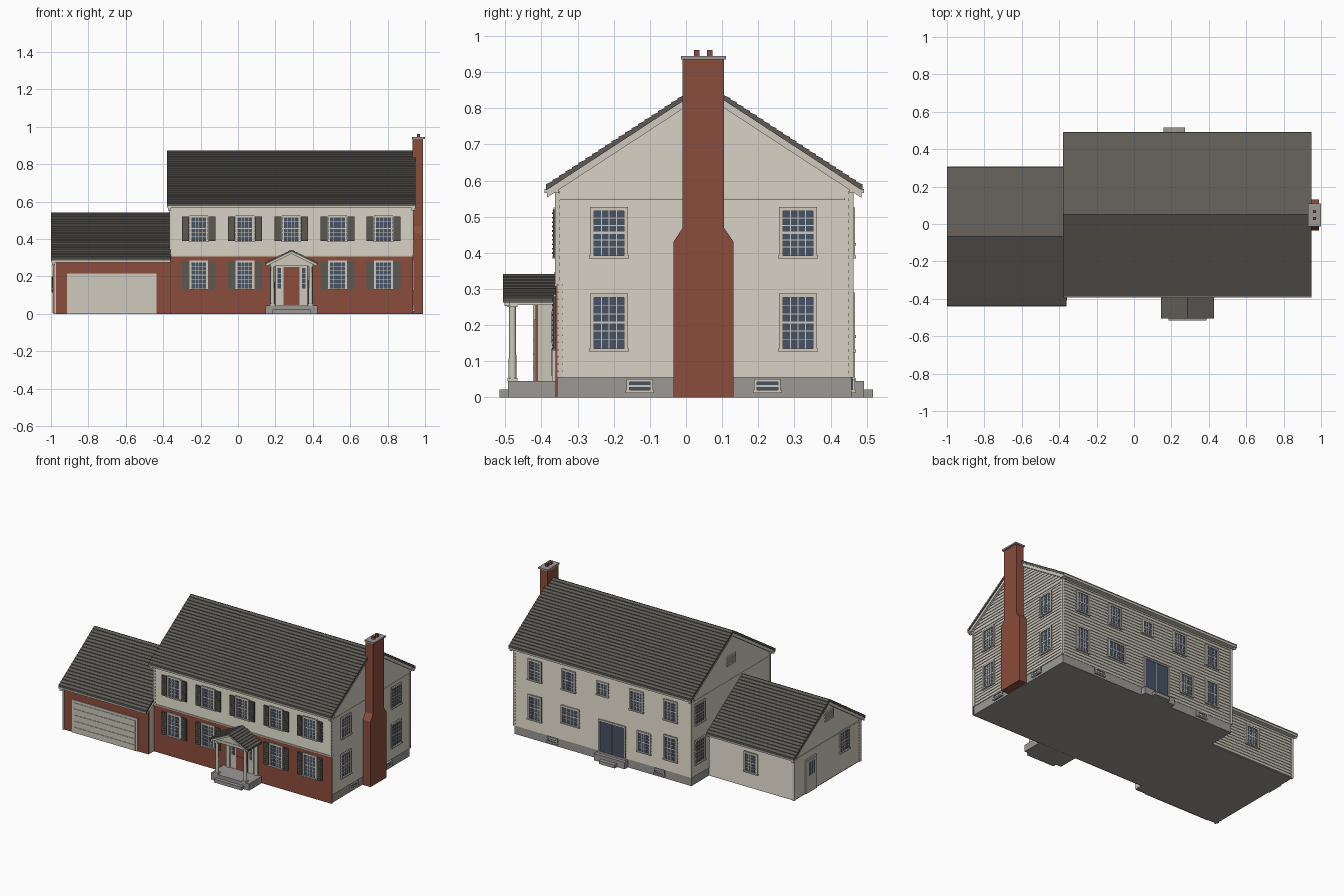
import bpy, bmesh
from mathutils import Matrix

if "Cube" in bpy.data.objects:
    bpy.data.objects.remove(bpy.data.objects["Cube"])

COLORS = {
    "cream_siding": (0.60, 0.565, 0.485), "off_white_trim": (0.62, 0.59, 0.51),
    "red_brick": (0.26, 0.075, 0.046), "roof_shingle": (0.112, 0.105, 0.092),
    "shutter_grey": (0.10, 0.098, 0.085), "window_glass": (0.062, 0.085, 0.13),
    "concrete_grey": (0.33, 0.32, 0.305),
}
MATS = {}
for n, c in COLORS.items():
    MATS[n] = bpy.data.materials.new(n)
    MATS[n].diffuse_color = (*c, 1)
SIDING, TRIM, BRICK, ROOF, SHUTTER, GLASS, STONE = COLORS
PARTS = {}


def part(name, mat):
    return PARTS.setdefault((name, mat), bmesh.new())


def hexa(name, mat, low, high):
    """Solid between two matching quads."""
    bm = part(name, mat)
    a, b = [bm.verts.new(p) for p in low], [bm.verts.new(p) for p in high]
    bm.faces.new(a)
    bm.faces.new(b[::-1])
    for i in range(4):
        j = (i + 1) % 4
        bm.faces.new((a[i], b[i], b[j], a[j]))


def box(name, mat, x0, x1, y0, y1, z0, z1):
    q = [(x0, y0), (x1, y0), (x1, y1), (x0, y1)]
    hexa(name, mat, [(*p, z0) for p in q], [(*p, z1) for p in q])


def prism(name, mat, pts, axis, a0, a1):
    """Extrude a profile along x (y,z points) or y (x,z points)."""
    bm = part(name, mat)
    put = (lambda a, p: (a, p[0], p[1])) if axis == "x" else (lambda a, p: (p[0], a, p[1]))
    a, b = [[bm.verts.new(put(k, p)) for p in pts] for k in (a0, a1)]
    bm.faces.new(a)
    bm.faces.new(b[::-1])
    for i in range(len(pts)):
        j = (i + 1) % len(pts)
        bm.faces.new((a[i], b[i], b[j], a[j]))


# Wall planes: axis the wall faces, plane position, outward sign
WALLS = {"front": ("y", -0.355, -1), "back": ("y", 0.455, 1), "right": ("x", 0.93, 1),
         "left": ("x", -0.36, -1), "garage_front": ("y", -0.41, -1),
         "garage_back": ("y", 0.275, 1), "garage_left": ("x", -0.98, -1)}


def on_wall(w, u, d, z):
    axis, pos, s = WALLS[w]
    return (u, pos + s * d, z) if axis == "y" else (pos + s * d, u, z)


def wbox(name, mat, w, u0, u1, d0, d1, z0, z1):
    q = [(u0, d0), (u1, d0), (u1, d1), (u0, d1)]
    hexa(name, mat, [on_wall(w, u, d, z0) for u, d in q], [on_wall(w, u, d, z1) for u, d in q])


def siding(w, u0, u1, z0, eave, ridge=None, pitch=0.02):
    """Overlapping boards, narrowing in a gable when a ridge height is given."""
    mid, half, top = (u0 + u1) / 2, (u1 - u0) / 2, ridge or eave
    width = lambda z: half if z <= eave else max(half * (top - z) / (top - eave), 0.001)
    n = round((top - z0) / pitch)
    for i in range(n):
        a, b = z0 + (top - z0) * i / n, z0 + (top - z0) * (i + 1) / n
        ring = [(z, s, d) for z, s in ((a, -1), (a, 1), (b, 1), (b, -1)) for d in (0,)]
        inner = [on_wall(w, mid + s * width(z), -0.001, z) for z, s, _ in ring]
        outer = [on_wall(w, mid + s * width(z), 0.005 if z == a else 0.001, z) for z, s, _ in ring]
        hexa(w + "_siding", SIDING, inner, outer)


def window(w, u, z0, z1, hw=0.05, nv=3, nh=5, f=0.011, shutters=False):
    n = w + "_windows"
    wbox(n + "_glass", GLASS, w, u - hw, u + hw, 0, 0.0065, z0, z1)
    for s in (-1, 1):
        e = sorted((u + s * hw, u + s * (hw - f)))
        wbox(n + "_frame", TRIM, w, *e, 0, 0.012, z0, z1)
    wbox(n + "_frame", TRIM, w, u - hw, u + hw, 0, 0.012, z1 - f, z1)
    wbox(n + "_frame", TRIM, w, u - hw - 0.003, u + hw + 0.003, 0, 0.015, z0, z0 + 0.008)
    for i in range(1, nv + 1):
        x = u - hw + f + 2 * (hw - f) * i / (nv + 1)
        wbox(n + "_muntins", TRIM, w, x - 0.0013, x + 0.0013, 0.006, 0.008, z0, z1)
    for i in range(1, nh + 1):
        z = z0 + f + (z1 - z0 - 2 * f) * i / (nh + 1)
        t = 0.003 if 2 * i == nh + 1 else 0.0013
        wbox(n + "_muntins", TRIM, w, u - hw, u + hw, 0.006, 0.008, z - t, z + t)
    if shutters:
        for s in (-1, 1):
            e = sorted((u + s * (hw + 0.003), u + s * (hw + 0.04)))
            wbox("shutters", SHUTTER, w, *e, 0, 0.013, z0 + 0.003, z1 - 0.005)
            for k in range(10):
                z = z0 + 0.012 + (z1 - z0 - 0.03) * k / 9
                wbox("shutter_slats", SHUTTER, w, e[0] + 0.006, e[1] - 0.006, 0.012, 0.016, z, z + 0.005)


def roof(name, axis, c0, c1, ze, zr, a0, a1, n, th=0.014, step=0.004):
    """Gable roof with stepped shingle courses."""
    mid, up = (c0 + c1) / 2, []
    for i in range(n):
        for t, s in ((i / n, step), ((i + 1) / n, 0)):
            up.append((t, ze + (zr - ze) * t + s))
    left = [(c0 + (mid - c0) * t, z) for t, z in up]
    right = [(c1 + (mid - c1) * t, z) for t, z in up[-2::-1]]
    prism(name, ROOF, left + right + [(c1, ze - th), (mid, zr - th), (c0, ze - th)], axis, a0, a1)


def rake(name, axis, c0, c1, ze, zr, a0, a1, h=0.022):
    """Sloping trim board under a gable roof edge."""
    m = (c0 + c1) / 2
    prism(name, TRIM, [(c0, ze), (m, zr), (c1, ze), (c1, ze - h), (m, zr - h), (c0, ze - h)], axis, a0, a1)


# Main house body and foundation
box("foundation", STONE, -0.36, 0.93, -0.355, 0.458, 0, 0.055)
prism("house_walls", SIDING, [(-0.355, 0.055), (0.455, 0.055), (0.455, 0.585), (0.05, 0.85), (-0.355, 0.585)],
      "x", -0.36, 0.93)
for w in ("left", "right"):
    siding(w, -0.355, 0.455, 0.055, 0.585, 0.85)
    wbox("frieze", TRIM, w, -0.35, 0.44, 0, 0.0065, 0.547, 0.553)
siding("back", -0.36, 0.93, 0.055, 0.575)
siding("front", -0.36, 0.93, 0.31, 0.575)
wbox("front_brick", BRICK, "front", -0.365, 0.936, 0, 0.006, 0, 0.31)
wbox("brick_ledge", TRIM, "front", -0.365, 0.936, 0, 0.009, 0.307, 0.314)
for x in (-0.366, 0.923):
    for y, z in ((-0.363, 0.314), (0.449, 0.055)):
        box("corner_boards", TRIM, x, x + 0.014, y, y + 0.014, z, 0.575)
for x in (-0.366, 0.93):
    box("corner_boards", TRIM, x, x + 0.006, -0.354, -0.342, 0.055, 0.314)
roof("main_roof", "x", -0.388, 0.488, 0.586, 0.872, -0.38, 0.95, 24)
for x in (-0.375, 0.928):
    rake("main_rake", "x", -0.385, 0.485, 0.575, 0.859, x, x + 0.017)
for y in (-0.392, 0.452):
    box("main_eaves", TRIM, -0.378, 0.948, y, y + 0.04, 0.566, 0.577)

# Garage body
box("garage_slab", STONE, -0.98, -0.36, -0.41, 0.275, 0, 0.006)
prism("garage_walls", SIDING, [(-0.41, 0.006), (0.275, 0.006), (0.275, 0.285), (-0.0675, 0.52), (-0.41, 0.285)],
      "x", -0.98, -0.359)
siding("garage_left", -0.41, 0.275, 0.006, 0.285, 0.52)
siding("garage_back", -0.98, -0.365, 0.006, 0.28)
wbox("garage_brick", BRICK, "garage_front", -0.986, -0.36, 0, 0.006, 0, 0.28)
wbox("garage_frieze", TRIM, "garage_left", -0.4, 0.27, 0, 0.0065, 0.267, 0.273)
box("corner_boards", TRIM, -0.986, -0.972, 0.267, 0.281, 0, 0.28)
box("corner_boards", TRIM, -0.986, -0.98, -0.41, -0.398, 0, 0.28)
box("downspout", TRIM, -0.98, -0.972, -0.424, -0.416, 0, 0.28)
roof("garage_roof", "x", -0.438, 0.305, 0.293, 0.541, -1, -0.36, 20)
rake("garage_rake", "x", -0.435, 0.302, 0.282, 0.528, -0.994, -0.978)
for y in (-0.441, 0.272):
    box("garage_eaves", TRIM, -0.997, -0.362, y, y + 0.036, 0.274, 0.284)

# Garage door with sectional panels
wbox("garage_door_frame", TRIM, "garage_front", -0.915, -0.437, 0, 0.011, 0, 0.216)
for i in range(5):
    wbox("garage_door", TRIM, "garage_front", -0.9, -0.452, 0, 0.014, 0.002 + i * 0.04, 0.039 + i * 0.04)

# Windows
for x in (-0.21, 0.037, 0.285, 0.532, 0.778):
    window("front", x, 0.385, 0.525, shutters=True)
    if x != 0.285:
        window("front", x, 0.13, 0.285, shutters=True)
        window("back", x, 0.385, 0.525)
window("back", 0.285, 0.42, 0.515, 0.043, 2, 3)
for x in (0.778, -0.21):
    window("back", x, 0.125, 0.29)
window("back", 0.52, 0.165, 0.285, 0.066, 3, 3)
window("back", -0.017, 0.125, 0.265)
for z0, z1 in ((0.385, 0.527), (0.127, 0.288)):
    window("right", -0.213, z0, z1, 0.052)
    window("right", 0.31, z0, z1, 0.052)
    window("left", 0.375, z0, z1, 0.052)
window("garage_back", -0.67, 0.1, 0.235)
window("garage_left", -0.24, 0.13, 0.275)
for w, us in (("right", (-0.128, 0.225)), ("back", (0.65, -0.13))):
    for u in us:
        window(w, u, 0.013, 0.051, 0.037, 0, 1, 0.008)
# Gable vents
for w, u, z in (("left", 0.055, 0.65), ("garage_left", -0.08, 0.4)):
    wbox("gable_vent_frame", TRIM, w, u - 0.045, u + 0.045, 0, 0.011, z, z + 0.065)
    for i in range(5):
        wbox("gable_vent_slats", SIDING, w, u - 0.034, u + 0.034, 0.01, 0.015, z + 0.009 + i * 0.01, z + 0.015 + i * 0.01)

# Chimney with shoulders, cap and flues
prism("chimney", BRICK, [(-0.035, 0), (0.132, 0), (0.132, 0.43), (0.105, 0.47), (0.105, 0.937),
                         (-0.009, 0.937), (-0.009, 0.47), (-0.035, 0.43)], "x", 0.934, 0.99)
box("chimney_cap", STONE, 0.93, 1.0, -0.014, 0.11, 0.935, 0.945)
for y in (0.03, 0.066):
    box("chimney_flues", BRICK, 0.956, 0.974, y - 0.008, y + 0.008, 0.94, 0.962)

# Front porch
box("porch_platform", STONE, 0.147, 0.425, -0.492, -0.355, 0, 0.045)
box("porch_step", STONE, 0.185, 0.387, -0.516, -0.49, 0, 0.022)
for x in (0.184, 0.388):
    bmesh.ops.create_cone(part("porch_columns", TRIM), cap_ends=True, segments=16, radius1=0.011, radius2=0.009,
                          depth=0.215, matrix=Matrix.Translation((x, -0.48, 0.1525)))
    for z in (0.045, 0.25):
        box("column_blocks", TRIM, x - 0.014, x + 0.014, -0.494, -0.466, z, z + 0.009)
    wbox("porch_pilasters", TRIM, "front", x - 0.013, x + 0.013, 0, 0.016, 0.045, 0.26)
    box("porch_beams", TRIM, x - 0.011, x + 0.011, -0.49, -0.355, 0.256, 0.274)
box("porch_beams", TRIM, 0.173, 0.4, -0.491, -0.469, 0.256, 0.274)
prism("porch_pediment", TRIM, [(0.165, 0.27), (0.408, 0.27), (0.286, 0.33)], "y", -0.488, -0.355)
roof("porch_roof", "y", 0.145, 0.427, 0.272, 0.341, -0.506, -0.355, 8, 0.009, 0.003)
rake("porch_rake", "y", 0.15, 0.422, 0.2655, 0.333, -0.502, -0.487, 0.012)

# Front entrance: surround, door and sidelights
wbox("entry_surround", TRIM, "front", 0.203, 0.369, 0, 0.011, 0.045, 0.265)
wbox("front_door", BRICK, "front", 0.243, 0.329, 0, 0.014, 0.048, 0.25)
for z0, z1 in ((0.06, 0.135), (0.15, 0.238)):
    for x in (0.251, 0.29):
        wbox("front_door_panels", BRICK, "front", x, x + 0.031, 0.013, 0.017, z0, z1)
for x in (0.212, 0.342):
    wbox("sidelights", GLASS, "front", x, x + 0.018, 0, 0.013, 0.135, 0.245)
    for z in (0.162, 0.189, 0.216):
        wbox("sidelight_bars", TRIM, "front", x, x + 0.018, 0, 0.0145, z, z + 0.003)

# Back patio door and steps
window("back", 0.215, 0.045, 0.265, 0.098, 1, 0, 0.009)
box("back_platform", STONE, 0.103, 0.327, 0.45, 0.492, 0, 0.045)
box("back_step", STONE, 0.157, 0.272, 0.49, 0.517, 0, 0.022)

# Garage side door with glazed upper half
wbox("side_door_frame", TRIM, "garage_left", 0.055, 0.165, 0, 0.011, 0.004, 0.228)
wbox("side_door", SIDING, "garage_left", 0.067, 0.153, 0, 0.013, 0.006, 0.215)
wbox("side_door_glass", GLASS, "garage_left", 0.079, 0.141, 0, 0.0145, 0.115, 0.2)
for y in (0.099, 0.12):
    wbox("side_door_bars", TRIM, "garage_left", y - 0.0015, y + 0.0015, 0, 0.016, 0.115, 0.2)

# Turn every part into an object
for (name, mat), bm in PARTS.items():
    bmesh.ops.recalc_face_normals(bm, faces=bm.faces)
    me = bpy.data.meshes.new(name)
    bm.to_mesh(me)
    bm.free()
    me.materials.append(MATS[mat])
    ob = bpy.data.objects.new(name, me)
    bpy.context.collection.objects.link(ob)
    if name == "porch_columns":
        bpy.context.view_layer.objects.active = ob
        ob.select_set(True)
        bpy.ops.object.shade_smooth_by_angle()

for m in bpy.data.materials:
    if m.users and not m.is_grease_pencil:
        m.use_nodes = True
        m.node_tree.nodes["Principled BSDF"].inputs["Base Color"].default_value = m.diffuse_color
